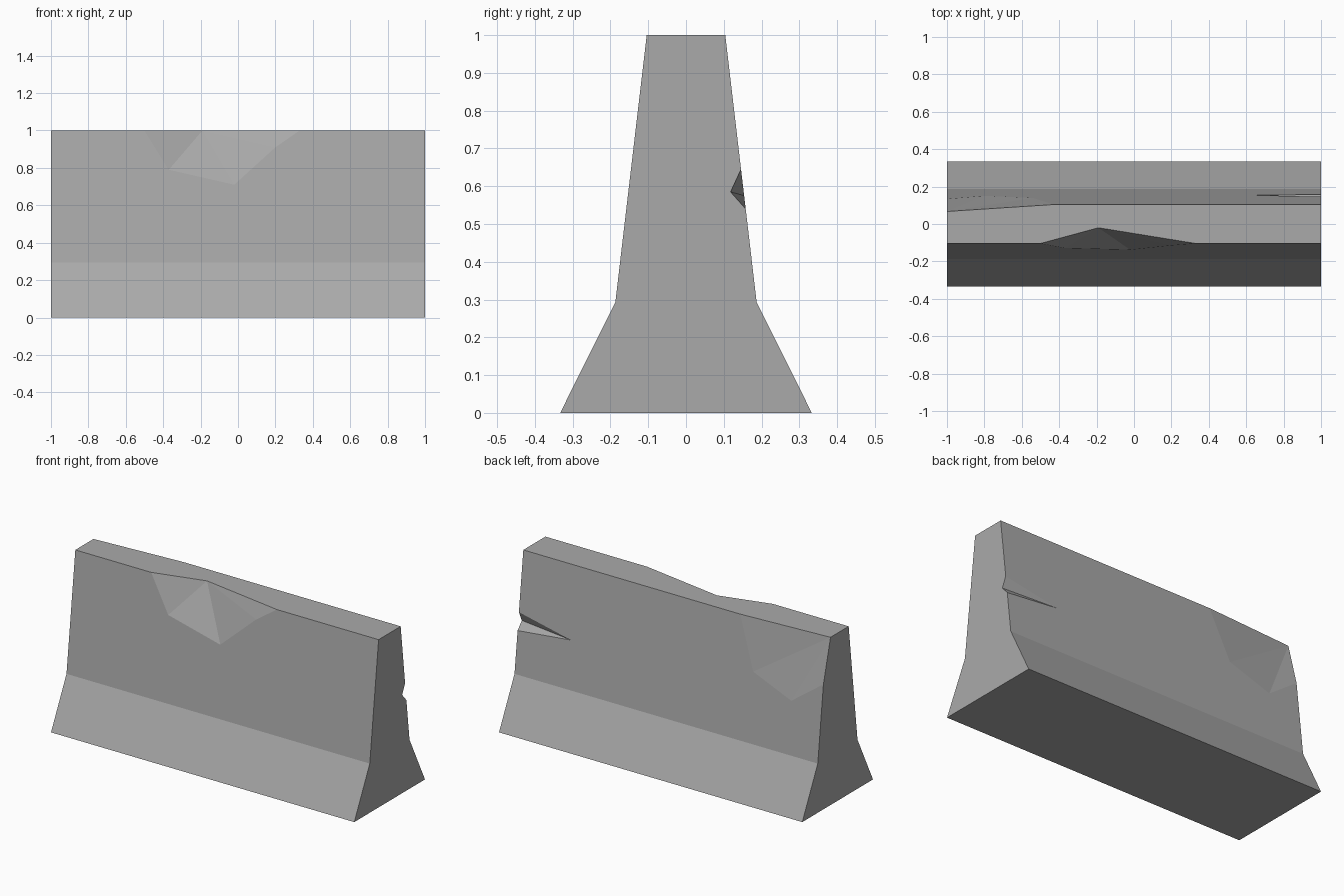
import bpy
import bmesh

cube = bpy.data.objects.get("Cube")
if cube:
    bpy.data.objects.remove(cube, do_unlink=True)

BASE, CREASE, TOP = 0.333, 0.187, 0.104   # half depths
CREASE_Z = 0.293

concrete = bpy.data.materials.new("grey_concrete")
concrete.use_nodes = True
grey = (0.4, 0.4, 0.4, 1)
concrete.diffuse_color = grey
concrete.node_tree.nodes["Principled BSDF"].inputs["Base Color"].default_value = grey

bm = bmesh.new()


def vert(x, y, z):
    return bm.verts.new((x, y, z))


def wall(side, x, z):
    """Point on the steep upper wall; side is -1 front, 1 back."""
    y = TOP + (CREASE - TOP) * (1 - z) / (1 - CREASE_Z)
    return vert(x, side * y, z)


def fan(apex, rim):
    for a, b in zip(rim, rim[1:]):
        bm.faces.new((apex, a, b))


# Corners of the foot and crease, keyed by (x sign, y sign)
ends = [(x, s) for x in (-1, 1) for s in (-1, 1)]
foot = {(x, s): vert(x, s * BASE, 0) for x, s in ends}
crease = {(x, s): wall(s, x, CREASE_Z) for x, s in ends}

# Top corners; the back right one is broken inwards
front_r, front_l, back_l = wall(-1, -1, 1), wall(-1, 1, 1), wall(1, 1, 1)
broken_corner = vert(-1, 0.067, 1)

# Rims of the broken patches, each with one deep apex
front_rim = [wall(-1, x, z) for x, z in
             ((-0.5, 1), (-0.37, 0.79), (-0.02, 0.71), (0.2, 0.91), (0.33, 1))]
front_apex = vert(-0.19, -0.02, 1)
back_rim = [wall(1, x, z) for x, z in
            ((-0.43, 1), (-0.54, 0.70), (-0.8, 0.60), (-1, 0.745))]

# Wedge shaped crack in the back left edge
crack_top, crack_low = wall(1, 1, 0.645), wall(1, 1, 0.54)
crack_tip = wall(1, 0.65, 0.575)
crack_deep = vert(1, 0.118, 0.585)

fan(front_apex, front_rim)
fan(broken_corner, back_rim)
fan(crack_deep, [crack_top, crack_tip, crack_low])

# Underside and sloping foot
bm.faces.new([foot[k] for k in ((-1, -1), (-1, 1), (1, 1), (1, -1))])
for s in (-1, 1):
    bm.faces.new((foot[-1, s], foot[1, s], crease[1, s], crease[-1, s]))

# Upper walls, running around the broken patches
bm.faces.new([crease[-1, -1], crease[1, -1], front_l, *front_rim[::-1], front_r])
bm.faces.new([crease[-1, 1], crease[1, 1], crack_low, crack_tip, crack_top,
              back_l, *back_rim])

# Top and both ends
bm.faces.new([front_r, front_rim[0], front_apex, front_rim[-1], front_l,
              back_l, back_rim[0], broken_corner])
bm.faces.new([foot[-1, -1], crease[-1, -1], front_r, broken_corner,
              back_rim[-1], crease[-1, 1], foot[-1, 1]])
bm.faces.new([foot[1, -1], foot[1, 1], crease[1, 1], crack_low, crack_deep,
              crack_top, back_l, front_l, crease[1, -1]])

bmesh.ops.recalc_face_normals(bm, faces=bm.faces[:])
mesh = bpy.data.meshes.new("concrete_barrier")
bm.to_mesh(mesh)
bm.free()
mesh.materials.append(concrete)
barrier = bpy.data.objects.new("concrete_barrier", mesh)
bpy.context.collection.objects.link(barrier)
